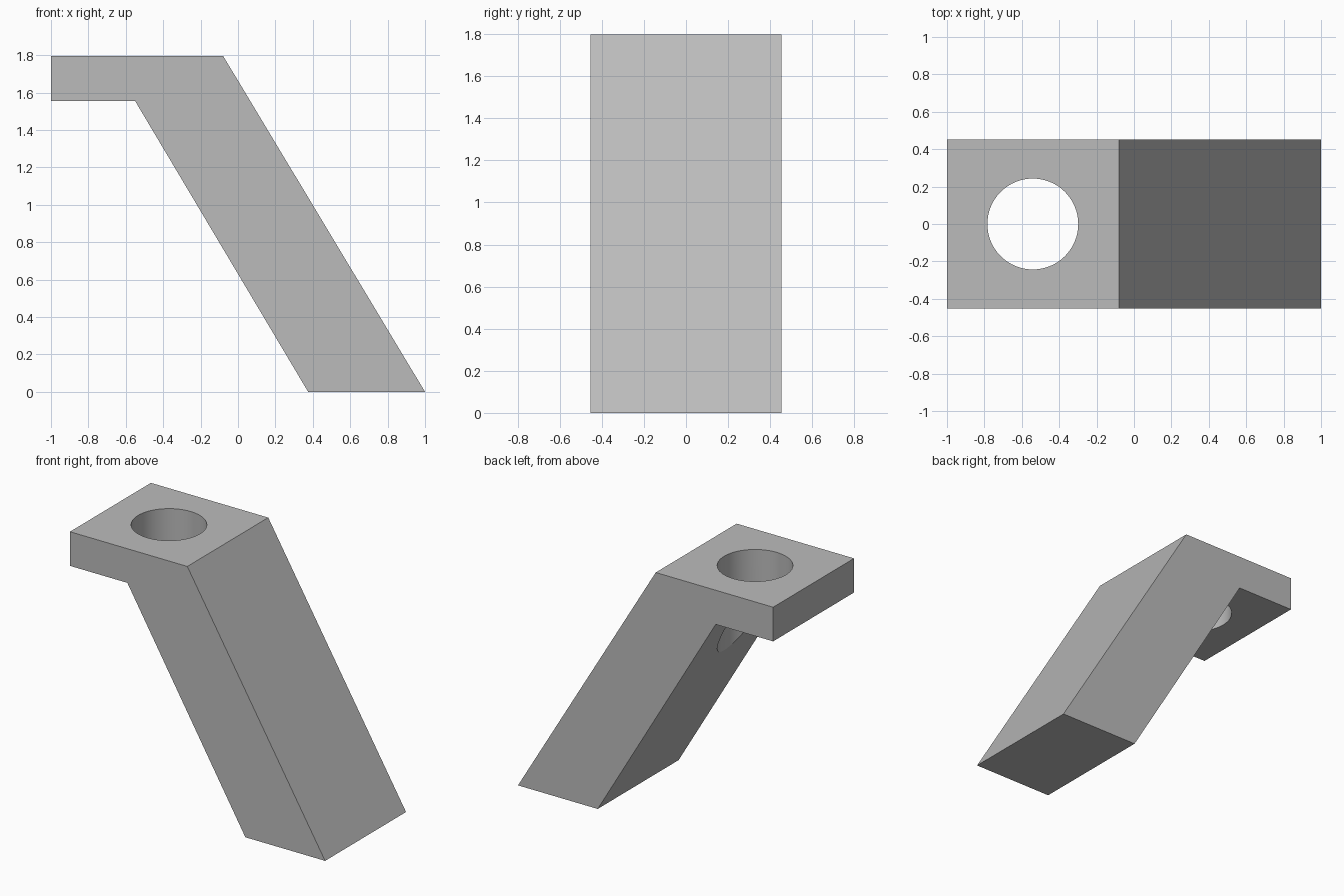
import bpy
import bmesh
from mathutils import Matrix

cube = bpy.data.objects.get("Cube")
if cube:
    bpy.data.objects.remove(cube, do_unlink=True)

# Plain grey material
GREY = (0.5, 0.5, 0.5, 1.0)
grey = bpy.data.materials.new("plain_grey")
grey.use_nodes = True
grey.diffuse_color = GREY
grey.node_tree.nodes["Principled BSDF"].inputs["Base Color"].default_value = GREY


def make_object(name, bm):
    bmesh.ops.recalc_face_normals(bm, faces=bm.faces)
    mesh = bpy.data.meshes.new(name)
    bm.to_mesh(mesh)
    bm.free()
    mesh.materials.append(grey)
    obj = bpy.data.objects.new(name, mesh)
    bpy.context.collection.objects.link(obj)
    return obj


# Bracket: side profile with a flat shelf and a slanted leg, extruded in depth
HALF_DEPTH = 0.453
profile = [(-1, 1.555), (-0.55, 1.555), (0.375, 0), (1, 0), (-0.08, 1.797), (-1, 1.797)]
bm = bmesh.new()
face = bm.faces.new([bm.verts.new((x, -HALF_DEPTH, z)) for x, z in profile])
extruded = bmesh.ops.extrude_face_region(bm, geom=[face])["geom"]
new_verts = [v for v in extruded if isinstance(v, bmesh.types.BMVert)]
bmesh.ops.translate(bm, verts=new_verts, vec=(0, 2 * HALF_DEPTH, 0))
bracket = make_object("slanted_bracket", bm)

# Vertical round hole through the shelf, running on through the leg's underside
bm = bmesh.new()
bmesh.ops.create_cone(bm, cap_ends=True, segments=64, radius1=0.243, radius2=0.243,
                      depth=2, matrix=Matrix.Translation((-0.541, 0, 1.5)))
cutter = make_object("hole_cutter", bm)

cut = bracket.modifiers.new("hole", "BOOLEAN")
cut.operation = "DIFFERENCE"
cut.solver = "EXACT"
cut.object = cutter
bpy.context.view_layer.objects.active = bracket
bracket.select_set(True)
bpy.ops.object.modifier_apply(modifier=cut.name)
bpy.data.objects.remove(cutter, do_unlink=True)

# Smooth hole wall, crisp outer edges
bpy.ops.object.shade_smooth_by_angle(angle=0.5)
